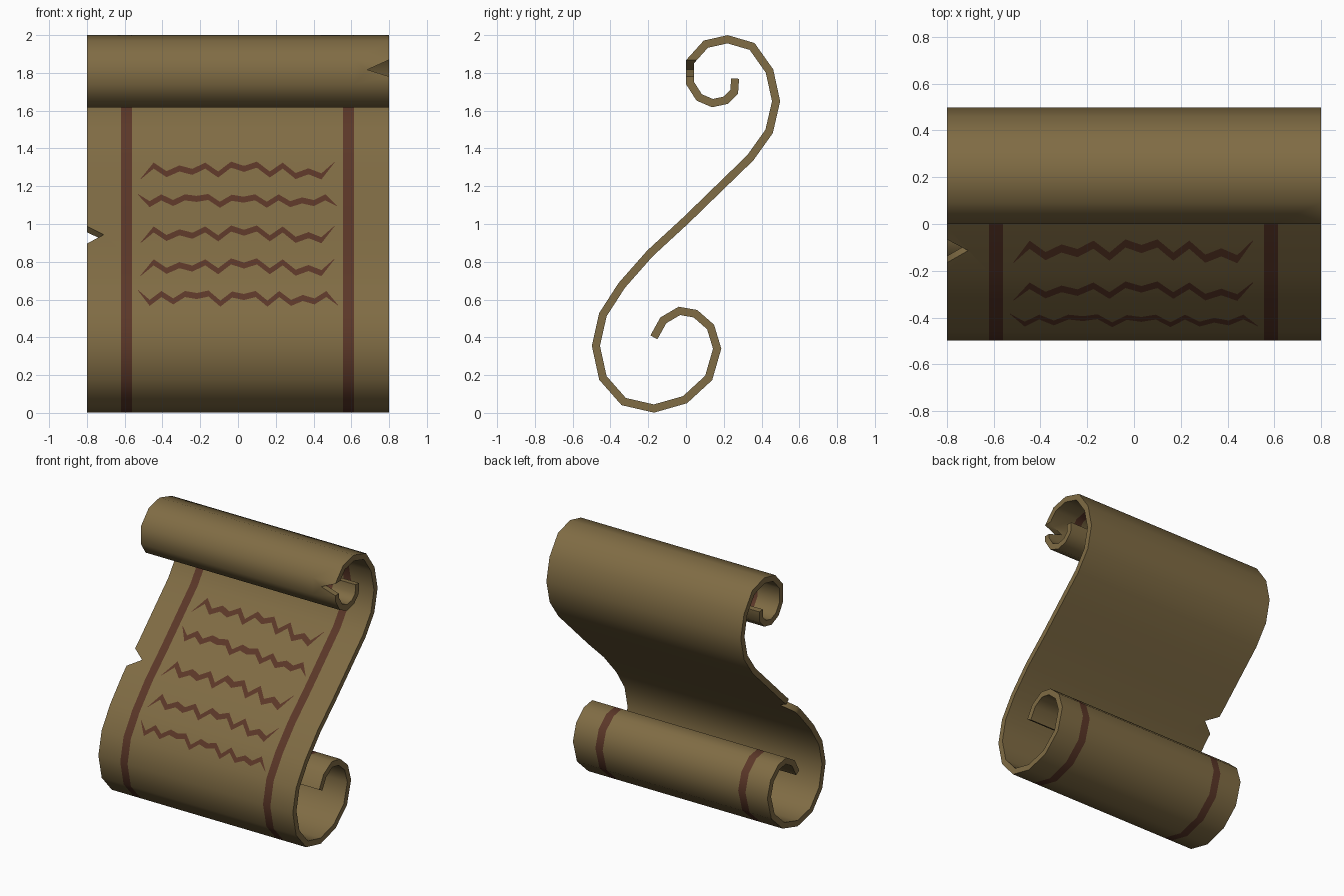
import bpy, bmesh
from mathutils import Vector

if "Cube" in bpy.data.objects:
    bpy.data.objects.remove(bpy.data.objects["Cube"])


def material(name, rgb):
    m = bpy.data.materials.new(name)
    m.diffuse_color = (*rgb, 1)
    m.use_nodes = True
    m.node_tree.nodes["Principled BSDF"].inputs["Base Color"].default_value = m.diffuse_color
    return m


PAPER = material("old_parchment", (0.216, 0.150, 0.058))
INK = material("red_brown_ink", (0.105, 0.038, 0.021))


def finish(bm, name, mats):
    me = bpy.data.meshes.new(name)
    bm.to_mesh(me)
    bm.free()
    for m in mats:
        me.materials.append(m)
    ob = bpy.data.objects.new(name, me)
    bpy.context.collection.objects.link(ob)
    return ob


# S-shaped side profile (y, z), from inside the top curl to inside the bottom curl
PROFILE = [Vector(p) for p in (
    (0.26, 1.77), (0.255, 1.70), (0.21, 1.655), (0.14, 1.64), (0.07, 1.67),
    (0.022, 1.745), (0.022, 1.86), (0.105, 1.952), (0.22, 1.978), (0.35, 1.94),
    (0.442, 1.81), (0.477, 1.65), (0.44, 1.49), (0.34, 1.35), (0.18, 1.195),
    (0.0, 1.02), (-0.19, 0.845), (-0.34, 0.675), (-0.44, 0.52), (-0.477, 0.355),
    (-0.44, 0.185), (-0.33, 0.06), (-0.17, 0.023), (-0.005, 0.07), (0.12, 0.185),
    (0.165, 0.34), (0.13, 0.455), (0.05, 0.525), (-0.035, 0.54), (-0.12, 0.49),
    (-0.17, 0.40))]
HALF = 0.021


def offset(points, d):
    """Mitred offset of the profile towards the written side."""
    out = []
    for i, p in enumerate(points):
        a = (p - points[i - 1]).normalized() if i else None
        b = (points[i + 1] - p).normalized() if i < len(points) - 1 else None
        a, b = a or b, b or a
        t = (a + b).normalized()
        out.append(p + Vector((t.y, -t.x)) * d / max(t.dot(a), 0.5))
    return out


FRONT, BACK = offset(PROFILE, HALF), offset(PROFILE, -HALF)

# Parchment sheet, with two stripe columns on the written side
XS = [-0.8, -0.62, -0.56, 0.555, 0.615, 0.8]
bm = bmesh.new()
f = [[bm.verts.new((x, p.x, p.y)) for x in XS] for p in FRONT]
b = [[bm.verts.new((x, p.x, p.y)) for x in XS] for p in BACK]
last = len(XS) - 1
for i in range(len(PROFILE) - 1):
    for j in range(last):
        face = bm.faces.new((f[i][j], f[i][j + 1], f[i + 1][j + 1], f[i + 1][j]))
        face.material_index = 1 if j in (1, 3) else 0
        bm.faces.new((b[i][j], b[i + 1][j], b[i + 1][j + 1], b[i][j + 1]))
    for j in (0, last):
        bm.faces.new((f[i][j], f[i + 1][j], b[i + 1][j], b[i][j]))
for i in (0, -1):
    for j in range(last):
        bm.faces.new((f[i][j], b[i][j], b[i][j + 1], f[i][j + 1]))
bmesh.ops.recalc_face_normals(bm, faces=bm.faces)
sheet = finish(bm, "parchment_sheet", [PAPER, INK])


# Torn notches in the side edges
def notch(tip_x, edge_x, centre, up, s_top, s_low):
    up = Vector((0, *up)).normalized()
    n = Vector((0, -up.z, up.y))
    c = Vector((0, *centre))
    far = Vector((2 * edge_x - tip_x, 0, 0))
    tri = [c + Vector((tip_x, 0, 0)), c + far + up * 2 * s_top, c + far + up * 2 * s_low]
    bm = bmesh.new()
    lo = [bm.verts.new(p - n * 0.09) for p in tri]
    hi = [bm.verts.new(p + n * 0.09) for p in tri]
    bm.faces.new(lo)
    bm.faces.new(hi)
    for k in range(3):
        m = (k + 1) % 3
        bm.faces.new((lo[k], lo[m], hi[m], hi[k]))
    bmesh.ops.recalc_face_normals(bm, faces=bm.faces)
    cutter = finish(bm, "notch_cutter", [PAPER])
    cutter.hide_render = True
    mod = sheet.modifiers.new("notch", 'BOOLEAN')
    mod.operation, mod.solver, mod.object = 'DIFFERENCE', 'EXACT', cutter
    bpy.context.view_layer.objects.active = sheet
    bpy.ops.object.modifier_apply(modifier=mod.name)
    bpy.data.objects.remove(cutter)


notch(-0.71, -0.8, (-0.092, 0.92), (0.735, 0.68), 0.065, -0.07)
notch(0.685, 0.8, (0.022, 1.817), (0, 1), 0.052, -0.036)

bpy.ops.object.select_all(action='DESELECT')
sheet.select_set(True)
bpy.context.view_layer.objects.active = sheet
bpy.ops.object.shade_smooth_by_angle(angle=1.05)

# Zigzag ink strokes lying just above the written side
SURFACE = offset(PROFILE, HALF + 0.003)[11:21]


def on_front(x, z):
    for p, q in zip(SURFACE, SURFACE[1:]):
        if q.y <= z <= p.y:
            return (x, p.lerp(q, (p.y - z) / (p.y - q.y)).x, z)


WAVE_A = [-.045, .025, -.02, .01, -.008, .025, -.022, .03, .008, .03,
          -.022, .025, -.03, -.005, -.032, .042]
WAVE_B = [.03, -.022, .014, -.016, .014, .006, .016, -.025, .012, .002,
          .014, -.025, .014, -.022, -.002, -.016, .014, -.032]


def ink_line(name, z, wave, scale, x0, x1):
    bm = bmesh.new()
    rows = []
    for k, w in enumerate(wave):
        x = x0 + (x1 - x0) * k / (len(wave) - 1)
        t = 0.002 if k in (0, len(wave) - 1) else 0.016
        rows.append([bm.verts.new(on_front(x, z + w * scale + s * t)) for s in (-1, 1)])
    for p, q in zip(rows, rows[1:]):
        bm.faces.new((p[0], q[0], q[1], p[1]))
    finish(bm, name, [INK])


ink_line("ink_line_1", 1.284, WAVE_A, 1.0, -0.515, 0.51)
ink_line("ink_line_2", 1.127, WAVE_B, 1.0, -0.53, 0.525)
ink_line("ink_line_3", 0.946, WAVE_A, 1.0, -0.515, 0.51)
ink_line("ink_line_4", 0.772, WAVE_A, 1.0, -0.515, 0.51)
ink_line("ink_line_5", 0.611, WAVE_B, 1.3, -0.53, 0.53)
